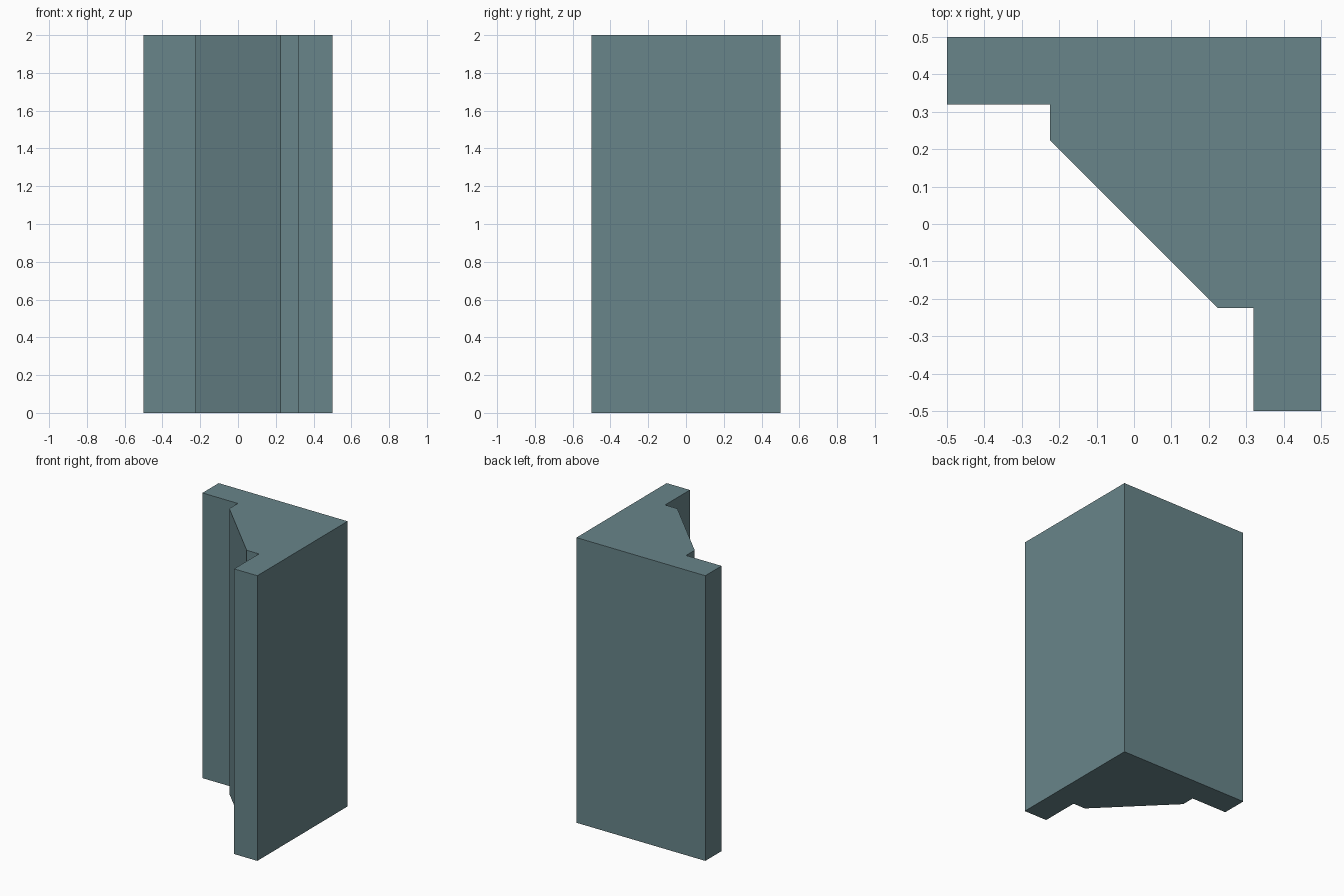
import bpy
import bmesh

cube = bpy.data.objects.get("Cube")
if cube:
    bpy.data.objects.remove(cube, do_unlink=True)

HEIGHT = 2.0

# Slate teal paint
colour = (0.14, 0.235, 0.255, 1.0)
paint = bpy.data.materials.new("slate_teal")
paint.use_nodes = True
paint.diffuse_color = colour
paint.node_tree.nodes["Principled BSDF"].inputs["Base Color"].default_value = colour

# Half of the corner post section: flange end, step and start of the chamfer
half = [(0.5, -0.5), (0.32, -0.5), (0.32, -0.225), (0.225, -0.225)]
# The other half swaps x and y; the outer corner closes the outline
outline = [(0.5, 0.5)] + half + [(y, x) for x, y in reversed(half)]

# Extrude the section to full height
bm = bmesh.new()
base = bm.faces.new([bm.verts.new((x, y, 0)) for x, y in outline])
top = bmesh.ops.extrude_face_region(bm, geom=[base], use_keep_orig=True)
top_verts = [g for g in top["geom"] if isinstance(g, bmesh.types.BMVert)]
bmesh.ops.translate(bm, verts=top_verts, vec=(0, 0, HEIGHT))
bmesh.ops.recalc_face_normals(bm, faces=bm.faces[:])

mesh = bpy.data.meshes.new("corner_post")
bm.to_mesh(mesh)
bm.free()
mesh.materials.append(paint)
post = bpy.data.objects.new("corner_post", mesh)
bpy.context.collection.objects.link(post)
